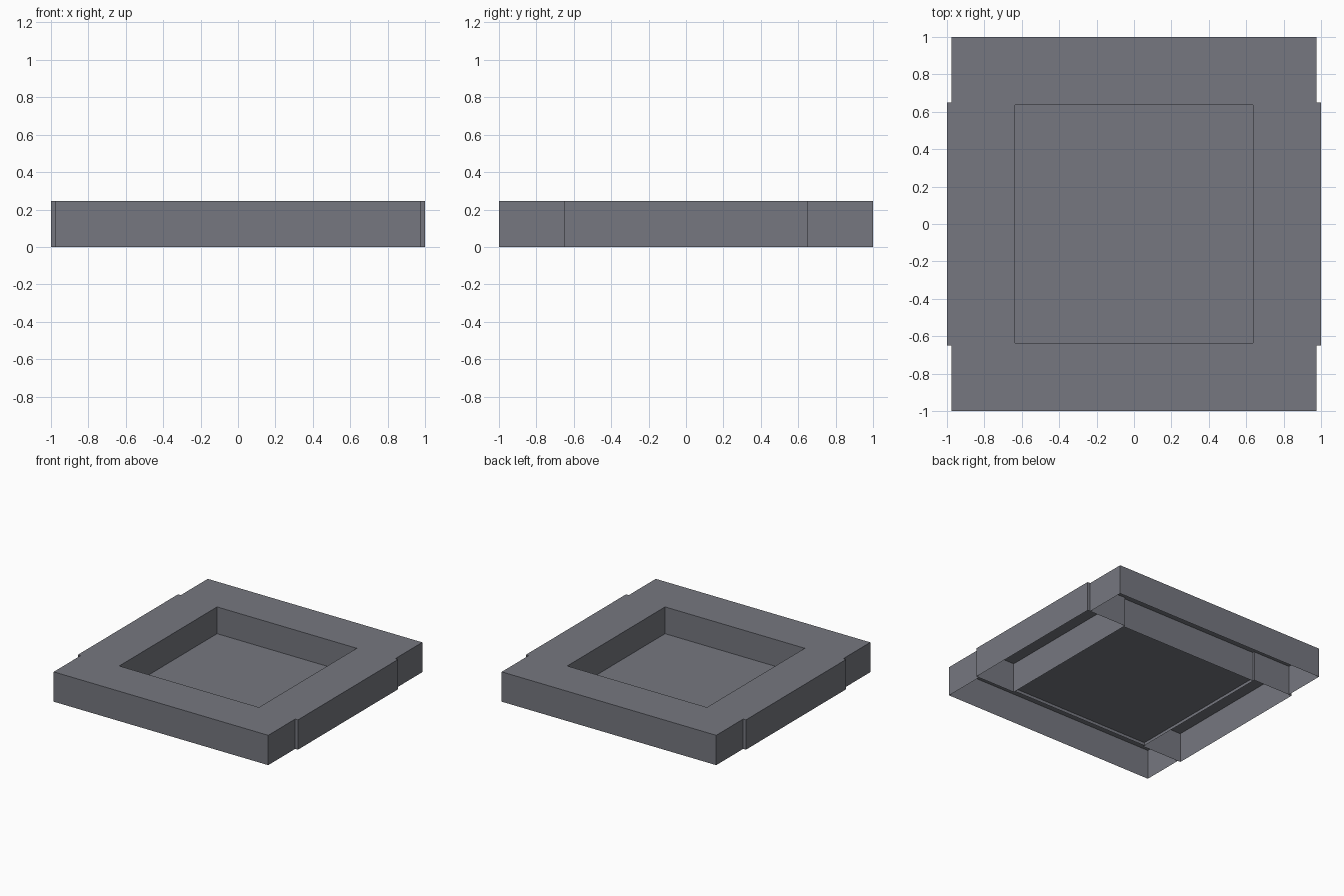
import bpy, bmesh

if "Cube" in bpy.data.objects:
    bpy.data.objects.remove(bpy.data.objects["Cube"])

H = 0.245        # overall height
P = 0.635        # half width of the square pocket
S = 0.65         # half length of the side beams
E = 0.975        # half width of the end beams
FLOOR = 0.025    # pocket floor height

grey = bpy.data.materials.new("slate grey")
grey.diffuse_color = (0.18, 0.186, 0.215, 1)
grey.use_nodes = True
grey.node_tree.nodes["Principled BSDF"].inputs["Base Color"].default_value = grey.diffuse_color


def finish(name, bm):
    bmesh.ops.remove_doubles(bm, verts=bm.verts, dist=1e-5)
    me = bpy.data.meshes.new(name)
    bm.to_mesh(me)
    bm.free()
    me.materials.append(grey)
    ob = bpy.data.objects.new(name, me)
    bpy.context.collection.objects.link(ob)
    return ob


def wall(name, path, z0=0.0, z1=H):
    """Upright sheet along a plan path; the outside is on the right."""
    bm = bmesh.new()
    for (ax, ay), (bx, by) in zip(path, path[1:]):
        bm.faces.new([bm.verts.new(c) for c in
                      ((ax, ay, z0), (bx, by, z0), (bx, by, z1), (ax, ay, z1))])
    return finish(name, bm)


def plate(name, xs, ys, z, keep):
    """Flat sheet made of the grid cells that pass the keep rule."""
    bm = bmesh.new()
    for x0, x1 in zip(xs, xs[1:]):
        for y0, y1 in zip(ys, ys[1:]):
            if keep(abs(x0 + x1) / 2, abs(y0 + y1) / 2):
                bm.faces.new([bm.verts.new(c) for c in
                              ((x0, y0, z), (x1, y0, z), (x1, y1, z), (x0, y1, z))])
    return finish(name, bm)


# Frame top: one flat sheet with the pocket opening and notched corners
plate("frame_top", (-1, -E, -P, P, E, 1), (-1, -S, -P, P, S, 1), H,
      lambda x, y: not (x < P and y < P) and not (x > E and y > S))

# Hollow beams, open underneath: opposite pairs by half-turn
end_path = [(E, S), (E, 1), (-E, 1), (-E, S)]
side_path = [(P, -P), (P, -S), (1, -S), (1, S), (P, S), (P, P)]
for s, end, side in ((1, "back", "right"), (-1, "front", "left")):
    wall(end + "_beam_skirt", [(s * x, s * y) for x, y in end_path])
    wall(side + "_beam_skirt", [(s * x, s * y) for x, y in side_path])

# Pocket walls facing inwards, and the floor just above the base
wall("pocket_walls", [(-P, -P), (-P, P), (P, P), (P, -P), (-P, -P)])
plate("pocket_floor", (-P, P), (-P, P), FLOOR, lambda x, y: True)
